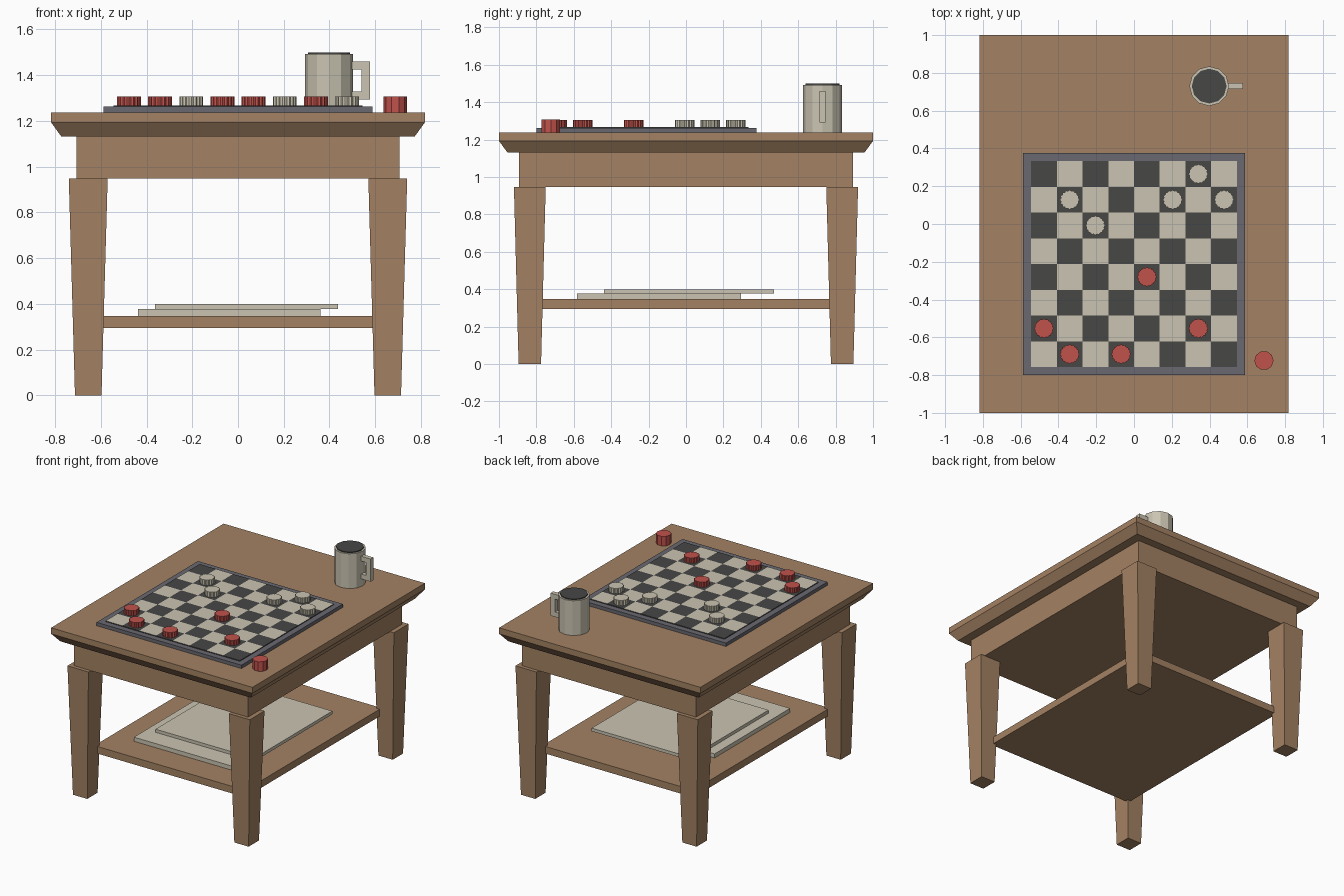
import bpy, bmesh, math
from mathutils import Vector

if "Cube" in bpy.data.objects:
    bpy.data.objects.remove(bpy.data.objects["Cube"])


def material(name, r, g, b):
    m = bpy.data.materials.new(name)
    m.diffuse_color = (r, g, b, 1)
    m.use_nodes = True
    m.node_tree.nodes["Principled BSDF"].inputs["Base Color"].default_value = m.diffuse_color
    return m


WOOD = material("wood", 0.37, 0.223, 0.125)
CREAM = material("cream", 0.59, 0.55, 0.44)
DARK = material("dark", 0.063, 0.063, 0.061)
GREY = material("slate grey", 0.138, 0.138, 0.162)
RED = material("red", 0.53, 0.085, 0.072)


def finish(name, bm, *mats):
    bmesh.ops.recalc_face_normals(bm, faces=bm.faces)
    mesh = bpy.data.meshes.new(name)
    bm.to_mesh(mesh)
    bm.free()
    for m in mats:
        mesh.materials.append(m)
    ob = bpy.data.objects.new(name, mesh)
    bpy.context.collection.objects.link(ob)
    return ob


def loft(name, rings, mat):
    """Closed solid through rings of points with equal counts."""
    bm = bmesh.new()
    vs = [[bm.verts.new(p) for p in ring] for ring in rings]
    n = len(vs[0])
    for a, b in zip(vs, vs[1:]):
        for i in range(n):
            j = (i + 1) % n
            bm.faces.new((a[i], a[j], b[j], b[i]))
    bm.faces.new(vs[0][::-1])
    bm.faces.new(vs[-1])
    return finish(name, bm, mat)


def rect(cx, cy, hx, hy, z):
    return [(cx + sx * hx, cy + sy * hy, z)
            for sx, sy in ((-1, -1), (1, -1), (1, 1), (-1, 1))]


def box(name, x0, x1, y0, y1, z0, z1, mat):
    c = ((x0 + x1) / 2, (y0 + y1) / 2, (x1 - x0) / 2, (y1 - y0) / 2)
    return loft(name, [rect(*c, z0), rect(*c, z1)], mat)


def disc(name, cx, cy, radii, n, z0, z1, mat):
    """Prism whose corner radius cycles through radii."""
    def ring(z):
        return [(cx + radii[i % len(radii)] * math.cos(math.tau * i / n),
                 cy + radii[i % len(radii)] * math.sin(math.tau * i / n), z)
                for i in range(n)]
    return loft(name, [ring(z0), ring(z1)], mat)


# Table top with chamfered underside, apron and shelf
TOP = 1.237
loft("table_top", [rect(0, 0, 0.773, 0.955, 1.132),
                   rect(0, 0, 0.817, 1.0, 1.193),
                   rect(0, 0, 0.817, 1.0, TOP)], WOOD)
box("apron", -0.707, 0.707, -0.893, 0.893, 0.947, 1.133, WOOD)
box("shelf", -0.613, 0.613, -0.79, 0.79, 0.295, 0.347, WOOD)

# Tapered legs
for sx, side in ((-1, "left"), (1, "right")):
    for sy, end in ((-1, "front"), (1, "back")):
        loft(f"{end}_{side}_leg",
             [rect(sx * 0.655, sy * 0.835, 0.058, 0.06, 0),
              rect(sx * 0.655, sy * 0.835, 0.085, 0.085, 0.948)], WOOD)

# Flat boxes lying on the shelf
box("lower_book", -0.437, 0.36, -0.583, 0.293, 0.347, 0.377, CREAM)
box("upper_book", -0.363, 0.437, -0.438, 0.47, 0.377, 0.4, CREAM)

# Game board: frame and a checkered plate
BY, HALF = -0.212, 0.545
box("board_frame", -0.588, 0.588, BY - 0.588, BY + 0.588, TOP, 1.262, GREY)
bm = bmesh.new()
bmesh.ops.create_grid(bm, x_segments=8, y_segments=8, size=HALF)
SQ = HALF / 4
for f in bm.faces:
    c = f.calc_center_median()
    col, row = int((c.x + HALF) / SQ), int((HALF - c.y) / SQ)
    f.material_index = (col + row) % 2
rim = bmesh.ops.extrude_edge_only(bm, edges=[e for e in bm.edges if e.is_boundary])
for g in rim["geom"]:
    if isinstance(g, bmesh.types.BMVert):
        g.co.z -= 0.007
    elif isinstance(g, bmesh.types.BMFace):
        g.material_index = 0
bmesh.ops.translate(bm, verts=bm.verts, vec=Vector((0, BY, 1.268)))
finish("board_squares", bm, DARK, CREAM)

# Ridged playing pieces, placed by column and row from the back left
pieces = {"light": (CREAM, ((6, 0), (1, 1), (5, 1), (7, 1), (2, 2))),
          "red": (RED, ((4, 4), (0, 6), (6, 6), (1, 7), (3, 7)))}
for label, (mat, cells) in pieces.items():
    for k, (col, row) in enumerate(cells):
        disc(f"{label}_piece_{k + 1}", -HALF + (col + 0.5) * SQ,
             BY + HALF - (row + 0.5) * SQ, (0.052, 0.047), 32, 1.267, 1.306, mat)

# Captured piece beside the board
disc("captured_piece", 0.688, -0.723, (0.051,), 10, TOP, 1.307, RED)

# Mug, drink and handle
MX, MY = 0.398, 0.73
disc("mug", MX, MY, (0.105,), 12, TOP, 1.492, CREAM)
disc("drink", MX, MY, (0.092,), 12, 1.49, 1.499, DARK)
profile = [(0.48, 1.293), (0.577, 1.293), (0.577, 1.459), (0.48, 1.459),
           (0.48, 1.424), (0.541, 1.424), (0.541, 1.329), (0.48, 1.329)]
loft("mug_handle", [[(x, MY + d, z) for x, z in profile] for d in (-0.016, 0.016)], CREAM)
